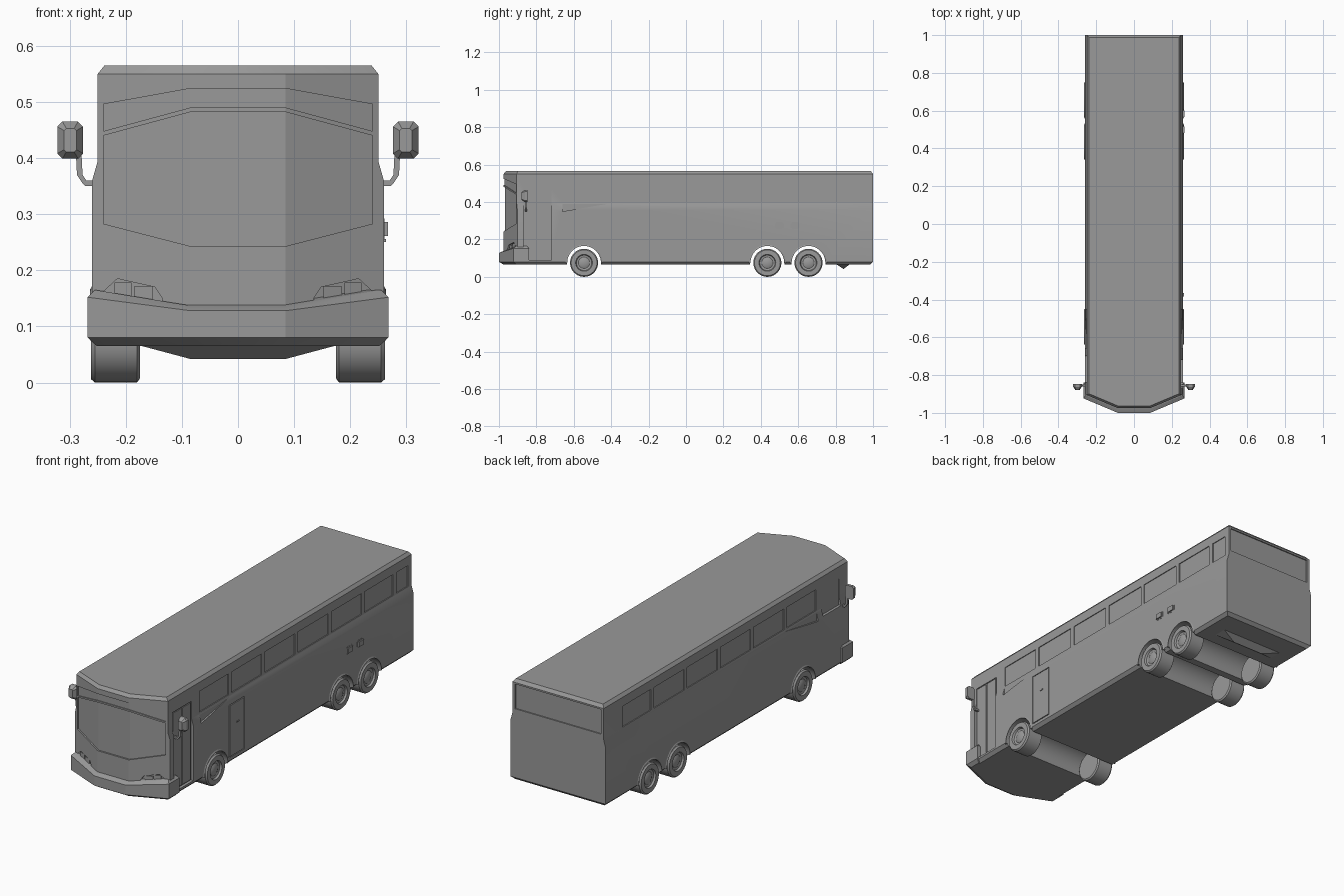
import bpy, bmesh, math
from mathutils import Matrix, Vector

cube = bpy.data.objects.get("Cube")
if cube:
    bpy.data.objects.remove(cube)

grey = bpy.data.materials.new("plain_grey")
grey.use_nodes = True
grey.diffuse_color = (0.32, 0.32, 0.32, 1)
grey.node_tree.nodes["Principled BSDF"].inputs["Base Color"].default_value = (0.32, 0.32, 0.32, 1)

NOSE = 0.085          # half width of the flat middle of the front
SIDES = (1, -1)


def finish(bm, name, angle=20):
    bmesh.ops.recalc_face_normals(bm, faces=bm.faces)
    mesh = bpy.data.meshes.new(name)
    bm.to_mesh(mesh)
    bm.free()
    obj = bpy.data.objects.new(name, mesh)
    bpy.context.collection.objects.link(obj)
    mesh.materials.append(grey)
    smooth(obj, angle)
    return obj


def smooth(obj, angle):
    bpy.ops.object.select_all(action='DESELECT')
    obj.select_set(True)
    bpy.context.view_layer.objects.active = obj
    bpy.ops.object.shade_smooth_by_angle(angle=math.radians(angle))


def box(bm, x, y, z):
    centre = Vector([sum(r) / 2 for r in (x, y, z)])
    size = [abs(r[1] - r[0]) for r in (x, y, z)]
    bmesh.ops.create_cube(bm, size=1, matrix=Matrix.Translation(centre) @ Matrix.Diagonal((*size, 1)))


def hull(bm, points):
    verts = [bm.verts.new(p) for p in points]
    bmesh.ops.convex_hull(bm, input=verts)


def front(x):
    return -0.975 + max(0, abs(x) - NOSE) * 0.42


def loft(bm, layers):
    """Stack six-sided outlines: middle z, side z, half width, front shift, rear y."""
    rings = []
    for zm, zs, w, shift, rear in layers:
        outline = [(w, rear, zs), (-w, rear, zs), (-w, front(w) + shift, zs),
                   (-NOSE, front(0) + shift, zm), (NOSE, front(0) + shift, zm),
                   (w, front(w) + shift, zs)]
        rings.append([bm.verts.new(p) for p in outline])
    for a, b in zip(rings, rings[1:]):
        for i in range(6):
            j = (i + 1) % 6
            bm.faces.new((a[i], a[j], b[j], b[i]))
    bm.faces.new(rings[0])
    bm.faces.new(rings[-1])


def front_cutter(bm, columns, depth):
    """Cutter that follows the folded front; columns are x, low z, high z."""
    rings = []
    for x, low, high in columns:
        y = front(x) + depth
        rings.append([bm.verts.new(p) for p in
                      ((x, y, low), (x, y, high), (x, -1.2, high), (x, -1.2, low))])
    for a, b in zip(rings, rings[1:]):
        for i in range(4):
            j = (i + 1) % 4
            bm.faces.new((a[i], a[j], b[j], b[i]))
    bm.faces.new(rings[0])
    bm.faces.new(rings[-1])


def chevron(side, middle):
    return [(-0.24, *side), (-NOSE, *middle), (NOSE, *middle), (0.24, *side)]


def lathe(bm, profile, y, z, steps=40):
    """Revolve x, radius points about an axis along x."""
    verts = [bm.verts.new((x, y, z + r)) for x, r in profile]
    edges = [bm.edges.new(pair) for pair in zip(verts, verts[1:])]
    bmesh.ops.spin(bm, geom=verts + edges, cent=(0, y, z), axis=(1, 0, 0),
                   angle=math.tau, steps=steps, use_duplicate=False)
    bmesh.ops.remove_doubles(bm, verts=bm.verts, dist=0.0001)


AXLES = (-0.545, 0.435, 0.655)
HUB_Z = 0.075

# Body shell
bm = bmesh.new()
loft(bm, [(0.065, 0.065, 0.245, 0.02, 0.985), (0.08, 0.08, 0.26, 0, 1),
          (0.36, 0.36, 0.26, 0, 1), (0.395, 0.395, 0.25, 0, 1),
          (0.55, 0.55, 0.25, 0, 1), (0.565, 0.565, 0.238, 0.012, 0.988)])
body = finish(bm, "body")

# Openings cut into the shell
bm = bmesh.new()
front_cutter(bm, chevron((0.283, 0.44), (0.243, 0.482)), 0.008)
front_cutter(bm, chevron((0.448, 0.496), (0.49, 0.524)), 0.005)
pillars = (-0.67, -0.42, -0.16, 0.10, 0.36, 0.62, 0.865)
for s in SIDES:
    for a, b in zip(pillars, pillars[1:]):
        box(bm, (s * 0.246, s * 0.4), (a + 0.012, b - 0.012), (0.402, 0.505))
    # sloping end of the waistline
    hull(bm, [(s * x, y, z) for x in (0.2515, 0.4)
              for y, z in ((-0.66, 0.35), (-0.42, 0.39), (-0.42, 0.399), (-0.66, 0.399))])
    # headlight recess
    lamp = [(s * 0.135, 0.13, 0.15), (s * 0.148, 0.13, 0.17),
            (s * 0.215, 0.13, 0.185), (s * 0.24, 0.13, 0.162)]
    front_cutter(bm, lamp, 0.008)
box(bm, (0.246, 0.4), (0.88, 0.97), (0.402, 0.505))
box(bm, (-0.247, -0.4), (-0.84, -0.70), (0.36, 0.49))
box(bm, (0.246, 0.4), (-0.87, -0.72), (0.09, 0.48))
box(bm, (0.255, 0.4), (-0.44, -0.32), (0.095, 0.355))
box(bm, (-0.235, 0.235), (0.994, 1.2), (0.42, 0.542))
turn = Matrix.Rotation(math.pi / 2, 4, 'Y')
for y in AXLES:
    bmesh.ops.create_cone(bm, cap_ends=True, segments=48, radius1=0.092, radius2=0.092, depth=1,
                          matrix=Matrix.Translation((0, y, HUB_Z)) @ turn)
cutter = finish(bm, "cutter")
cutter.hide_render = True
cut = body.modifiers.new("openings", 'BOOLEAN')
cut.operation = 'DIFFERENCE'
cut.solver = 'EXACT'
cut.object = cutter
bpy.context.view_layer.objects.active = body
bpy.ops.object.modifier_apply(modifier=cut.name)
bpy.data.objects.remove(cutter)
smooth(body, 20)

# Front bumper
bm = bmesh.new()
loft(bm, [(0.065, 0.065, 0.252, 0, -0.85), (0.08, 0.08, 0.268, -0.025, -0.84),
          (0.128, 0.152, 0.268, -0.025, -0.84), (0.137, 0.165, 0.255, -0.004, -0.85)])
finish(bm, "front_bumper")

# Headlight lenses
for s, side in zip(SIDES, ("left", "right")):
    bm = bmesh.new()
    for a, b, top in ((0.152, 0.185, 0.171), (0.19, 0.22, 0.178)):
        hull(bm, [(s * x, front(x) + d, z) for x in (a, b) for d in (0.003, 0.02)
                  for z in (0.145, top)])
    finish(bm, side + "_headlight")

# Entrance door leaves and service hatch
bm = bmesh.new()
for y in (-0.863, -0.792):
    box(bm, (0.24, 0.25), (y, y + 0.065), (0.095, 0.475))
finish(bm, "entrance_door")
bm = bmesh.new()
box(bm, (0.25, 0.2605), (-0.436, -0.324), (0.099, 0.351))
box(bm, (0.25, 0.264), (-0.385, -0.365), (0.25, 0.256))
finish(bm, "service_hatch")

# Small vents on the left flank
for i, y in enumerate((0.475, 0.56)):
    bm = bmesh.new()
    box(bm, (0.25, 0.267), (y, y + 0.048), (0.255, 0.292))
    bmesh.ops.bevel(bm, geom=bm.edges[:], offset=0.006, segments=2, affect='EDGES')
    finish(bm, f"side_vent_{i + 1}", 40)

# Wheels and arch lips
tyre = [(0.175, 0), (0.175, 0.068), (0.18, 0.075), (0.255, 0.075), (0.262, 0.069),
        (0.262, 0.045), (0.253, 0.041), (0.251, 0.03), (0.257, 0.018), (0.257, 0)]
for s, side in zip(SIDES, ("left", "right")):
    for i, y in enumerate(AXLES):
        bm = bmesh.new()
        lathe(bm, [(s * x, r) for x, r in tyre], y, HUB_Z)
        finish(bm, f"{side}_wheel_{i + 1}", 35)
        bm = bmesh.new()
        rings = []
        for k in range(25):
            t = math.pi * k / 24
            rings.append([bm.verts.new((s * x, y + r * math.cos(t), HUB_Z + r * math.sin(t)))
                          for x, r in ((0.25, 0.09), (0.264, 0.09), (0.259, 0.099), (0.25, 0.099))])
        for a, b in zip(rings, rings[1:]):
            for j in range(4):
                n = (j + 1) % 4
                bm.faces.new((a[j], a[n], b[n], b[j]))
        bm.faces.new(rings[0])
        bm.faces.new(rings[-1])
        finish(bm, f"{side}_arch_lip_{i + 1}", 35)

# Door mirrors on bent arms
for s, side in zip(SIDES, ("left", "right")):
    bm = bmesh.new()
    cx, cz = 0.299, 0.432
    points = []
    for y, w, h, c in ((-0.848, 0.023, 0.033, 0.009), (-0.862, 0.023, 0.033, 0.009),
                       (-0.88, 0.011, 0.021, 0.004)):
        for a in SIDES:
            for b in SIDES:
                points += [(s * (cx + a * w), y, cz + b * (h - c)),
                           (s * (cx + a * (w - c)), y, cz + b * h)]
    hull(bm, points)
    finish(bm, side + "_mirror", 15)
    bm = bmesh.new()
    path = [(0.24, 0.355), (0.272, 0.355), (0.282, 0.37), (0.284, 0.41)]
    for a, b in zip(path, path[1:]):
        hull(bm, [(s * (x + dx), y, z + dz) for x, z in (a, b) for y in (-0.86, -0.85)
                  for dx, dz in ((-0.005, 0), (0.005, 0), (0, -0.005), (0, 0.005))])
    finish(bm, side + "_mirror_arm", 15)

# Wedge under the tail
bm = bmesh.new()
hull(bm, [(x, y, 0.07) for x in (-0.19, 0.19) for y in (0.80, 0.88)]
     + [(x, 0.842, 0.042) for x in (-NOSE, NOSE)])
finish(bm, "tail_underguard")
